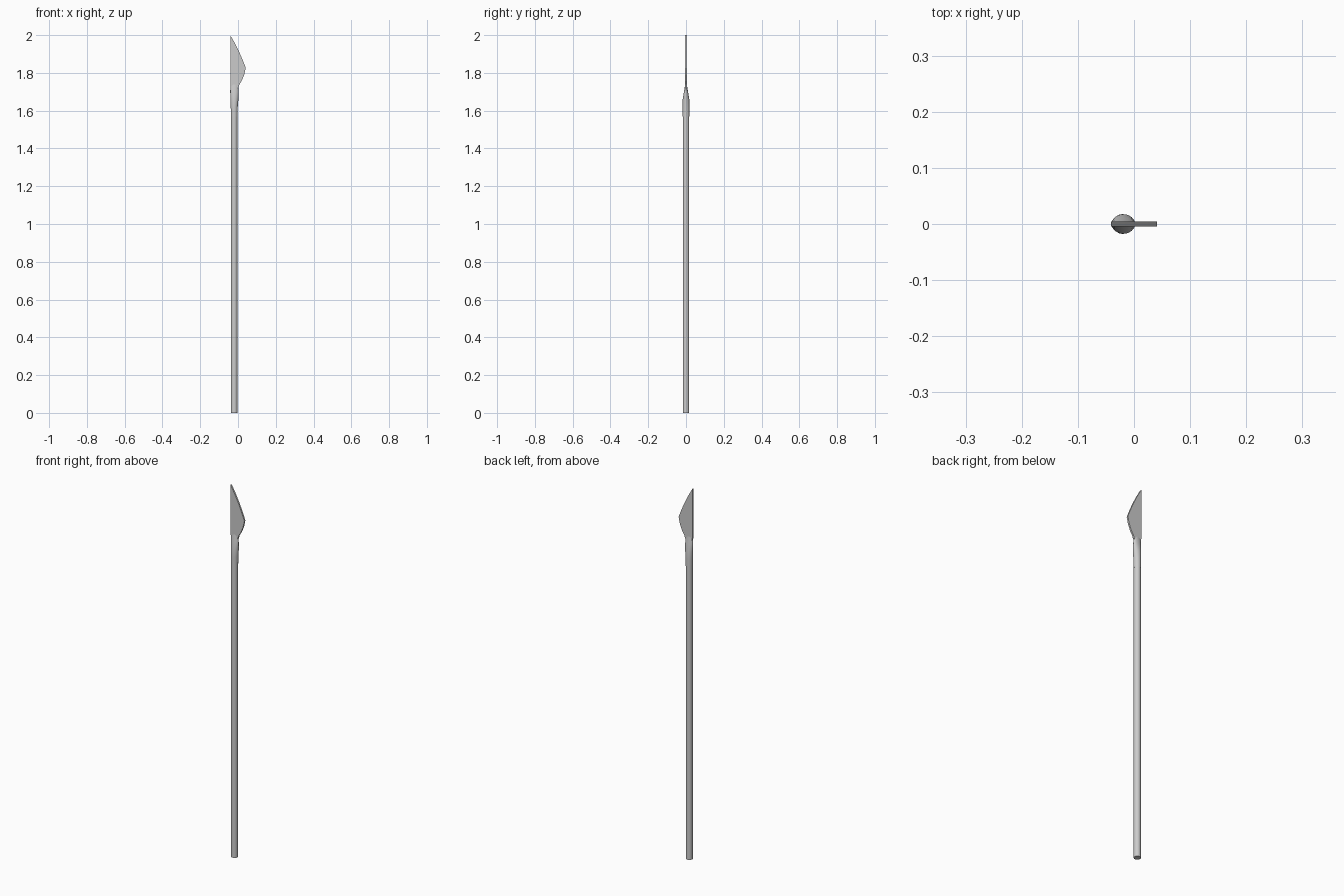
import bpy
import bmesh
from math import cos, sin, tau

if "Cube" in bpy.data.objects:
    bpy.data.objects.remove(bpy.data.objects["Cube"])

SIDES = 16
AXIS = -0.02


def finish(bm, name, smooth):
    bmesh.ops.recalc_face_normals(bm, faces=bm.faces)
    mesh = bpy.data.meshes.new(name)
    bm.to_mesh(mesh)
    bm.free()
    obj = bpy.data.objects.new(name, mesh)
    bpy.context.collection.objects.link(obj)
    if smooth:
        bpy.ops.object.select_all(action='DESELECT')
        obj.select_set(True)
        bpy.context.view_layer.objects.active = obj
        bpy.ops.object.shade_smooth_by_angle(angle=0.6)
    return obj


def loft(name, sections):
    """Skin elliptical sections given as (z, centre x, radius x, radius y)."""
    bm = bmesh.new()
    rings = [[bm.verts.new((cx + rx * cos(tau * i / SIDES), ry * sin(tau * i / SIDES), z))
              for i in range(SIDES)] for z, cx, rx, ry in sections]
    for low, high in zip(rings, rings[1:]):
        for i in range(SIDES):
            j = (i + 1) % SIDES
            bm.faces.new((low[i], low[j], high[j], high[i]))
    bm.faces.new(rings[0][::-1])
    bm.faces.new(rings[-1])
    return finish(bm, name, True)


def plate(name, outline, half):
    """Extrude an x-z outline through y."""
    bm = bmesh.new()
    face = bm.faces.new([bm.verts.new((x, -half, z)) for x, z in outline])
    out = bmesh.ops.extrude_face_region(bm, geom=[face], use_keep_orig=True)
    moved = [v for v in out["geom"] if isinstance(v, bmesh.types.BMVert)]
    bmesh.ops.translate(bm, verts=moved, vec=(0, 2 * half, 0))
    return finish(bm, name, False)


# Wooden pole
loft("shaft", [(0, AXIS, 0.017, 0.017), (1.6, AXIS, 0.017, 0.017)])

# Socket flattening from the round pole into the blade
loft("socket", [
    (1.57, AXIS, 0.0178, 0.0178),
    (1.62, AXIS, 0.0185, 0.0178),
    (1.66, -0.019, 0.021, 0.0175),
    (1.70, -0.019, 0.0222, 0.011),
    (1.74, -0.02, 0.0205, 0.0043),
])

# Single-edged blade with straight back
plate("blade", [
    (-0.041, 2.0), (-0.017, 1.958), (0.006, 1.912), (0.025, 1.868),
    (0.041, 1.827), (0.033, 1.79), (0.019, 1.757), (0.007, 1.738),
    (0.002, 1.72), (-0.039, 1.72), (-0.041, 1.738),
], 0.0045)
